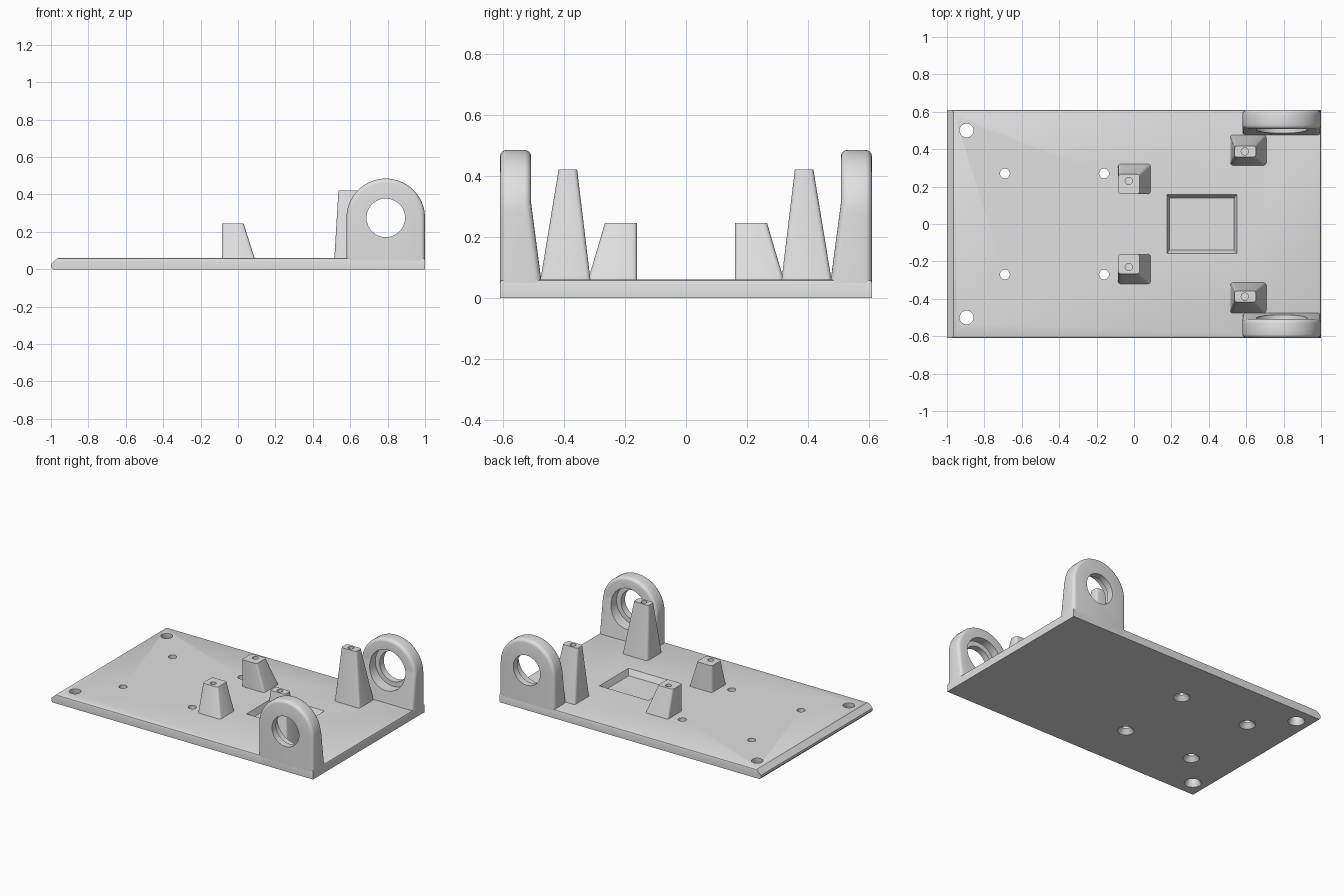
import bpy, bmesh, math
from mathutils import Vector, Matrix

if "Cube" in bpy.data.objects:
    bpy.data.objects.remove(bpy.data.objects["Cube"])

grey = bpy.data.materials.new("light_grey")
grey.diffuse_color = (0.75, 0.75, 0.75, 1)
grey.use_nodes = True
grey.node_tree.nodes["Principled BSDF"].inputs["Base Color"].default_value = grey.diffuse_color


def make(name, bm):
    bmesh.ops.recalc_face_normals(bm, faces=bm.faces[:])
    me = bpy.data.meshes.new(name)
    bm.to_mesh(me)
    bm.free()
    me.materials.append(grey)
    ob = bpy.data.objects.new(name, me)
    bpy.context.collection.objects.link(ob)
    return ob


def extrude_y(pts, y0, y1):
    """Prism from an (x, z) outline."""
    bm = bmesh.new()
    f = bm.faces.new([bm.verts.new((x, y0, z)) for x, z in pts])
    r = bmesh.ops.extrude_face_region(bm, geom=[f])
    vs = [g for g in r["geom"] if isinstance(g, bmesh.types.BMVert)]
    bmesh.ops.translate(bm, verts=vs, vec=(0, y1 - y0, 0))
    bmesh.ops.recalc_face_normals(bm, faces=bm.faces[:])
    return bm


def frustum(low, high, z0, z1):
    """Tapered block between two (x0, x1, y0, y1) rectangles."""
    bm = bmesh.new()
    rings = []
    for (x0, x1, y0, y1), z in ((low, z0), (high, z1)):
        rings.append([bm.verts.new((x, y, z)) for x, y in
                      ((x0, y0), (x1, y0), (x1, y1), (x0, y1))])
    a, b = rings
    bm.faces.new(a[::-1])
    bm.faces.new(b)
    for i in range(4):
        j = (i + 1) % 4
        bm.faces.new((a[i], a[j], b[j], b[i]))
    return bm


def lathe(profile, matrix, n=48):
    """Closed solid turned from (radius, height) points."""
    bm = bmesh.new()
    rings = [[bm.verts.new((r * math.cos(2 * math.pi * i / n),
                            r * math.sin(2 * math.pi * i / n), h))
              for i in range(n)] for r, h in profile]
    bm.faces.new(rings[0][::-1])
    bm.faces.new(rings[-1])
    for a, b in zip(rings, rings[1:]):
        for i in range(n):
            j = (i + 1) % n
            bm.faces.new((a[i], a[j], b[j], b[i]))
    bmesh.ops.transform(bm, matrix=matrix, verts=bm.verts[:])
    return bm


def cut(ob, bm):
    cutter = make("cutter", bm)
    cutter.hide_render = True
    m = ob.modifiers.new("cut", "BOOLEAN")
    m.operation, m.solver, m.object = "DIFFERENCE", "EXACT", cutter
    bpy.context.view_layer.objects.active = ob
    bpy.ops.object.modifier_apply(modifier=m.name)
    bpy.data.objects.remove(cutter)


def smooth(ob):
    bpy.ops.object.select_all(action="DESELECT")
    ob.select_set(True)
    bpy.context.view_layer.objects.active = ob
    bpy.ops.object.shade_smooth_by_angle(angle=math.radians(32))


# Base plate with a chamfered left end and softened top rim
W, T = 0.61, 0.06
bm = extrude_y([(-1, 0.012), (-0.99, 0), (1, 0), (1, T), (-0.965, T), (-1, 0.028)], -W, W)
rim = [e for e in bm.edges if all(v.co.z > T - 1e-4 for v in e.verts)
       and sum(v.co.x for v in e.verts) > -1.5]
bmesh.ops.bevel(bm, geom=rim, offset=0.012, segments=2, affect="EDGES", profile=0.5)
plate = make("base_plate", bm)

# Countersunk screw holes
for s in (-1, 1):
    for x, y, r in ((-0.895, 0.5, 0.037), (-0.69, 0.27, 0.026), (-0.16, 0.27, 0.026)):
        cut(plate, lathe([(0.054, -0.002), (r, 0.03), (r, 0.1)],
                         Matrix.Translation((x, s * y, 0))))

# Rectangular pocket with sloped walls
cut(plate, frustum((0.19, 0.535, -0.139, 0.139), (0.175, 0.551, -0.159, 0.159), 0.02, T + 0.001))
smooth(plate)

# Arched side lugs with stepped bearing holes
CX, CZ, R = 0.79, 0.275, 0.21
arch = [(CX - R, 0), (CX + R, 0)]
arch += [(CX + R * math.cos(math.pi * i / 32), CZ + R * math.sin(math.pi * i / 32))
         for i in range(33)]
for s, side in ((-1, "front"), (1, "back")):
    inner = 0.508
    bm = extrude_y(arch, s * W, s * inner)
    bmesh.ops.bisect_plane(bm, geom=bm.verts[:] + bm.edges[:] + bm.faces[:],
                           plane_co=(0, 0, 0.31), plane_no=(0, 0, 1))
    for v in bm.verts:  # lower inner face flares toward the plate
        if abs(v.co.y) < inner + 0.001 and v.co.z < 0.31:
            v.co.y = s * (inner - 0.132 * (0.31 - v.co.z))
    bm.normal_update()
    edges = [e for e in bm.edges if len(e.link_faces) == 2
             and e.calc_face_angle(0) > 0.7
             and not all(v.co.z < 1e-4 for v in e.verts)]
    bmesh.ops.bevel(bm, geom=edges, offset=0.022, segments=4, affect="EDGES",
                    profile=0.5, clamp_overlap=True)
    lug = make(side + "_lug", bm)
    turn = Matrix.Translation((CX, 0, CZ)) @ Matrix.Rotation(-s * math.pi / 2, 4, "X")
    cut(lug, lathe([(0.136, 0.42), (0.136, 0.565), (0.103, 0.565), (0.103, 0.65)], turn, 64))
    smooth(lug)

# Tapered mounting posts with pilot holes
posts = (
    ("short_post", (-0.085, 0.09, 0.16, 0.322), (-0.085, 0.03, 0.16, 0.266), 0.245, (-0.028, 0.23)),
    ("tall_post", (0.515, 0.708, 0.313, 0.478), (0.537, 0.652, 0.357, 0.418), 0.42, (0.592, 0.388)),
)
for s, side in ((-1, "front"), (1, "back")):
    for name, low, high, top, (hx, hy) in posts:
        bm = frustum(low, high, T - 0.005, top)
        bmesh.ops.recalc_face_normals(bm, faces=bm.faces[:])
        uprights = [e for e in bm.edges if abs(e.verts[0].co.z - e.verts[1].co.z) > 0.1]
        bmesh.ops.bevel(bm, geom=uprights, offset=0.014, segments=3, affect="EDGES", profile=0.5)
        for v in bm.verts:
            v.co.y *= s
        post = make(side + "_" + name, bm)
        cut(post, lathe([(0.019, top - 0.1), (0.019, top + 0.02)],
                        Matrix.Translation((hx, s * hy, 0)), 24))
        smooth(post)
